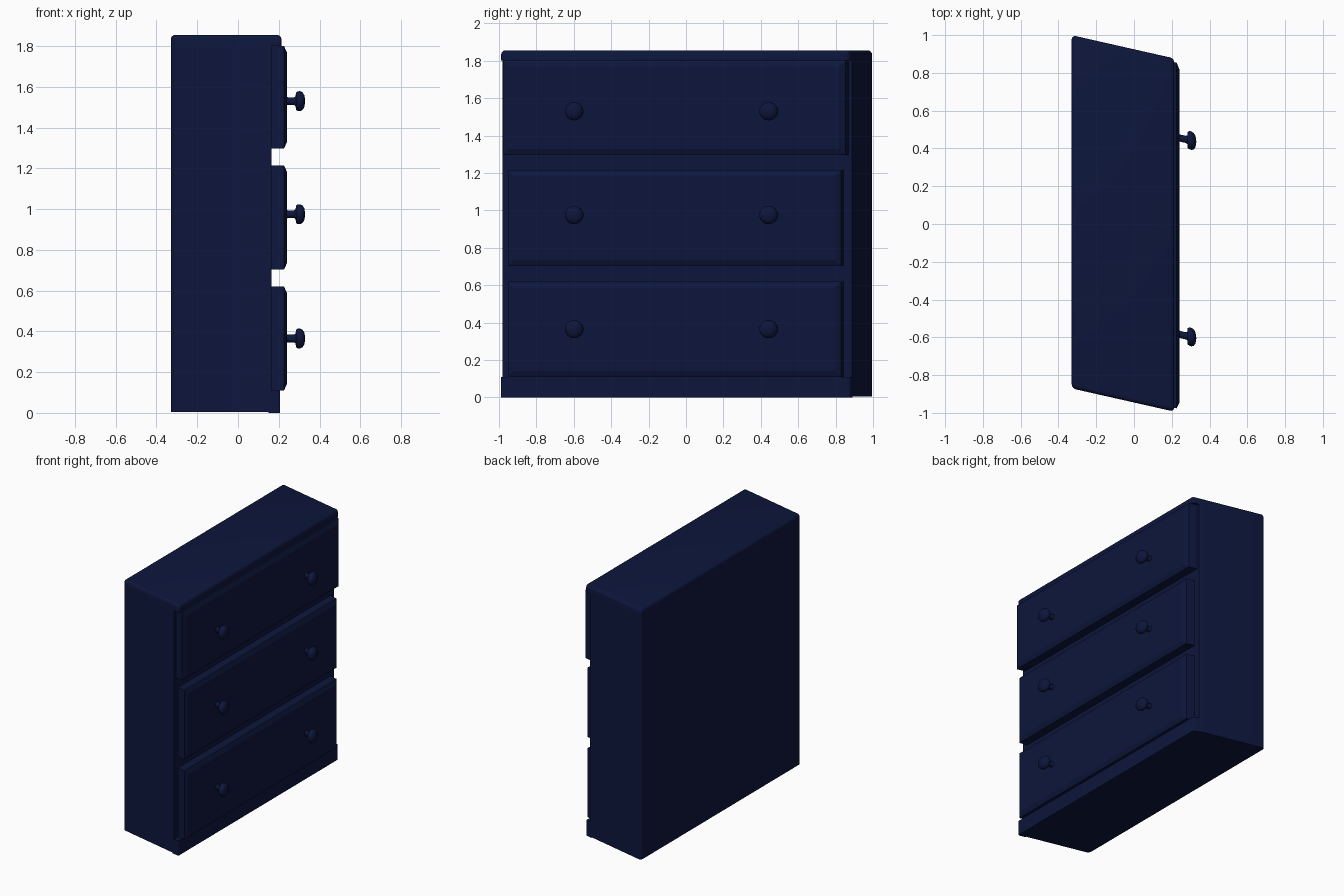
import bpy, bmesh, math
from mathutils import Matrix

if "Cube" in bpy.data.objects:
    bpy.data.objects.remove(bpy.data.objects["Cube"])

K = 0.226      # sideways slant of the whole piece: y shifts by -K*x
CY = -0.01     # middle of the width before slanting

navy = bpy.data.materials.new("navy_paint")
navy.diffuse_color = (0.004, 0.008, 0.045, 1)
navy.use_nodes = True
navy.node_tree.nodes["Principled BSDF"].inputs["Base Color"].default_value = navy.diffuse_color


def finish(bm, name, angle=35):
    """Slant the part, then turn it into a smooth-shaded object."""
    for v in bm.verts:
        v.co.y += CY - K * v.co.x
    bmesh.ops.recalc_face_normals(bm, faces=bm.faces)
    me = bpy.data.meshes.new(name)
    bm.to_mesh(me)
    bm.free()
    me.materials.append(navy)
    ob = bpy.data.objects.new(name, me)
    bpy.context.collection.objects.link(ob)
    bpy.ops.object.select_all(action='DESELECT')
    ob.select_set(True)
    bpy.context.view_layer.objects.active = ob
    bpy.ops.object.shade_smooth_by_angle(angle=math.radians(angle))
    return ob


def box(x0, x1, half, z0, z1):
    bm = bmesh.new()
    m = Matrix.Translation(((x0 + x1) / 2, 0, (z0 + z1) / 2)) @ \
        Matrix.Diagonal((x1 - x0, 2 * half, z1 - z0, 1))
    bmesh.ops.create_cube(bm, size=1, matrix=m)
    return bm


def round_edges(bm, test, r):
    edges = [e for e in bm.edges if test(e.verts[0].co, e.verts[1].co)]
    bmesh.ops.bevel(bm, geom=edges, offset=r, segments=4, profile=0.5, affect='EDGES')


def upright(a, b):
    return abs(a.z - b.z) > 0.01


def back_upright(a, b):
    return upright(a, b) and a.x < -0.3


def front_upright(a, b):
    return upright(a, b) and a.x > 0.18


# Carcass with rounded back corners
bm = box(-0.33, 0.165, 0.935, 0.005, 1.80)
round_edges(bm, back_upright, 0.022)
finish(bm, "carcass")

# Overhanging top, rounded above and at the corners
bm = box(-0.33, 0.213, 0.935, 1.80, 1.855)
round_edges(bm, lambda a, b: upright(a, b) or min(a.z, b.z) > 1.85, 0.022)
finish(bm, "top_board")

# Plinth under the drawers
bm = box(0.15, 0.205, 0.935, 0.0, 0.11)
round_edges(bm, front_upright, 0.012)
finish(bm, "plinth")

# Drawer fronts: a slab with a shallow raised border, and two knobs each
KNOB = [(0.225, 0.024), (0.245, 0.019), (0.275, 0.019), (0.283, 0.024),
        (0.284, 0.042), (0.292, 0.048), (0.305, 0.049), (0.317, 0.043),
        (0.326, 0.028), (0.33, 0.0)]
drawers = [("bottom", 0.11, 0.62, 0.89, 0.365),
           ("middle", 0.703, 1.215, 0.89, 0.975),
           ("top", 1.297, 1.80, 0.915, 1.53)]
for label, z0, z1, half, kz in drawers:
    bm = box(0.155, 0.226, half, z0, z1)
    front = [f for f in bm.faces if f.calc_center_median().x > 0.22]
    bmesh.ops.inset_region(bm, faces=front, thickness=0.045, depth=0)
    for v in front[0].verts:
        v.co.x = 0.24
    finish(bm, label + "_drawer", 5)

    for side, y in (("left", -0.52), ("right", 0.52)):
        bm = bmesh.new()
        vs = [bm.verts.new((x, y + r, kz)) for x, r in KNOB]
        es = [bm.edges.new(p) for p in zip(vs, vs[1:])]
        bmesh.ops.spin(bm, geom=vs + es, cent=(0, y, kz), axis=(1, 0, 0),
                       angle=math.tau, steps=24, use_duplicate=False)
        bmesh.ops.remove_doubles(bm, verts=bm.verts, dist=0.0005)
        finish(bm, f"{label}_{side}_knob", 50)
